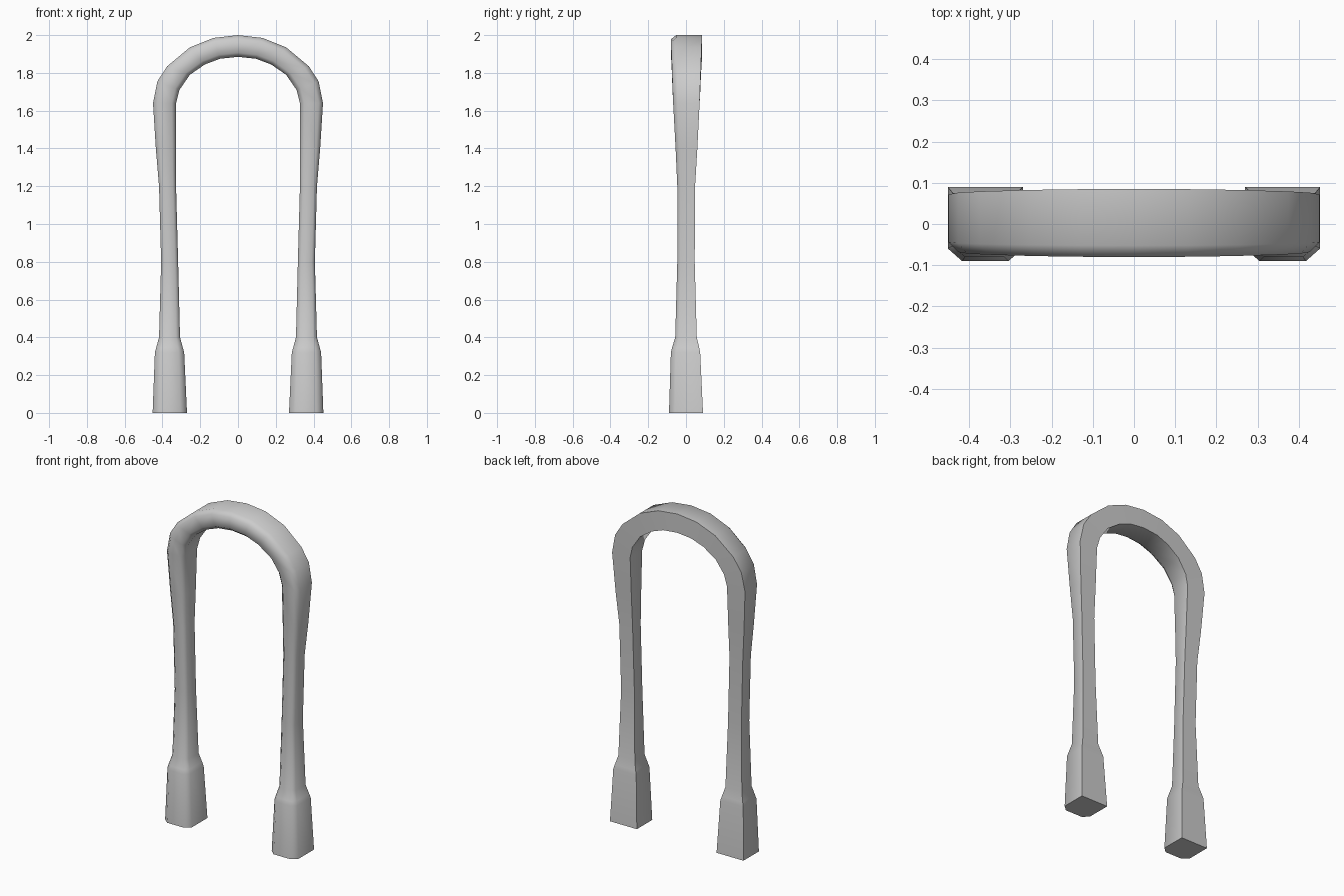
import bpy, bmesh, math

cube = bpy.data.objects.get("Cube")
if cube:
    bpy.data.objects.remove(cube, do_unlink=True)

mat = bpy.data.materials.new("light_grey")
mat.use_nodes = True
GREY = (0.6, 0.6, 0.6, 1)
mat.diffuse_color = GREY
mat.node_tree.nodes["Principled BSDF"].inputs["Base Color"].default_value = GREY

# Leg stations from foot up: height, inner x, outer x, front y, back y
leg = [
    (0, .27, .452, -.09, .09),
    (.32, .285, .44, -.08, .075),
    (.345, .292, .433, -.074, .07),
    (.40, .307, .418, -.057, .057),
    (.80, .317, .407, -.046, .046),
    (1.2, .328, .418, -.046, .048),
    (1.4, .328, .435, -.055, .06),
]
# Arch stations: inner x, z, then outer x, z
arch = [
    (.328, 1.64, .45, 1.64),
    (.31, 1.71, .427, 1.755),
    (.255, 1.79, .375, 1.835),
    (.175, 1.845, .255, 1.935),
    (.095, 1.875, .13, 1.985),
    (0, 1.885, 0, 2),
]
stations = [((xi, z), (xo, z), f, b) for z, xi, xo, f, b in leg]
for xi, zi, xo, zo in arch:
    t = (zo - 1.64) / .36
    stations.append(((xi, zi), (xo, zo), -.068 - .012 * t, .072 + .013 * t))


def ring(bm, station, side):
    """Six-sided section: square at the back, bevelled corners at the front."""
    (xi, zi), (xo, zo), f, b = station
    cut = .17 * (b - f)
    outline = [(0, b), (1, b), (1, f + cut), (.81, f), (.19, f), (0, f + cut)]
    return [bm.verts.new((side * (xi + (xo - xi) * t), y, zi + (zo - zi) * t))
            for t, y in outline]


# Sweep the section up one leg, over the arch and down the other
bm = bmesh.new()
rings = [ring(bm, s, 1) for s in stations]
rings += [ring(bm, s, -1) for s in reversed(stations[:-1])]
for lower, upper in zip(rings, rings[1:]):
    for i in range(6):
        j = (i + 1) % 6
        bm.faces.new((lower[i], lower[j], upper[j], upper[i]))
bm.faces.new(rings[0])
bm.faces.new(rings[-1])
bmesh.ops.recalc_face_normals(bm, faces=bm.faces)

mesh = bpy.data.meshes.new("arched_handle")
bm.to_mesh(mesh)
bm.free()
mesh.materials.append(mat)
handle = bpy.data.objects.new("arched_handle", mesh)
bpy.context.collection.objects.link(handle)

bpy.ops.object.select_all(action='DESELECT')
handle.select_set(True)
bpy.context.view_layer.objects.active = handle
bpy.ops.object.shade_smooth_by_angle(angle=math.radians(60))
